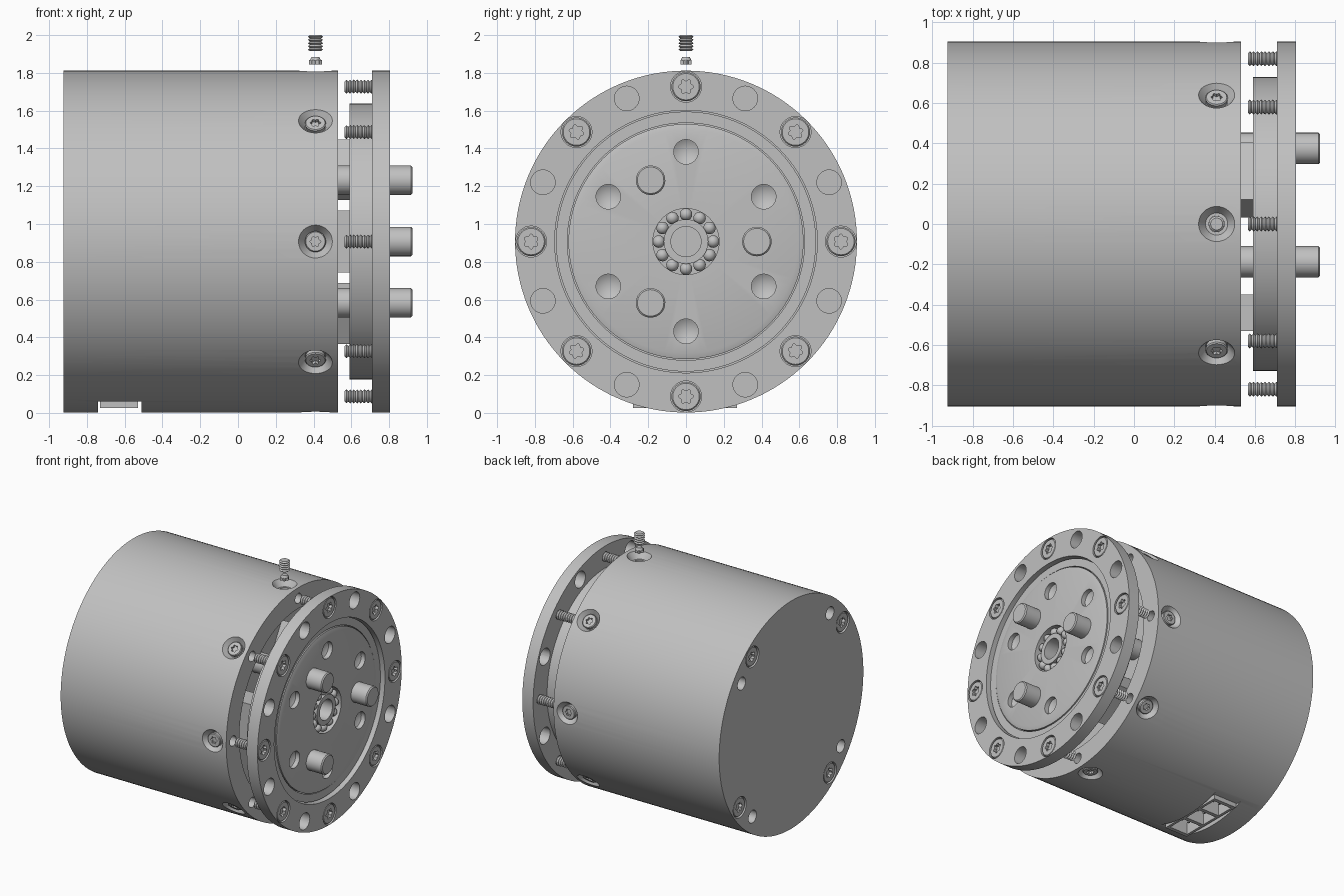
import bpy
import bmesh
from math import cos, sin, pi, radians
from mathutils import Matrix, Vector

if "Cube" in bpy.data.objects:
    bpy.data.objects.remove(bpy.data.objects["Cube"], do_unlink=True)

MID = 0.907      # height of the main axis
RAD = 0.905      # outer radius

steel = bpy.data.materials.new("brushed_grey")
steel.use_nodes = True
GREY = (0.53, 0.53, 0.53, 1)
steel.diffuse_color = GREY
steel.node_tree.nodes["Principled BSDF"].inputs["Base Color"].default_value = GREY


def axial(angle=0, r=0, x=0):
    """Frame whose local z runs along the main axis."""
    return (Matrix.Translation((0, 0, MID)) @ Matrix.Rotation(radians(angle), 4, 'X')
            @ Matrix.Translation((x, r, 0)) @ Matrix.Rotation(pi / 2, 4, 'Y'))


def radial(angle, r, x):
    """Frame whose local z points outward from the main axis."""
    return (Matrix.Translation((0, 0, MID)) @ Matrix.Rotation(radians(angle), 4, 'X')
            @ Matrix.Translation((x, r, 0)) @ Matrix.Rotation(-pi / 2, 4, 'X'))


def lathe(profile, matrix=Matrix(), segments=32, closed=False):
    """Turn (radius, z) points around local z."""
    bm = bmesh.new()
    vs = [bm.verts.new((r, 0, z)) for r, z in profile]
    pairs = list(zip(vs, vs[1:])) + ([(vs[-1], vs[0])] if closed else [])
    edges = [bm.edges.new(p) for p in pairs]
    bmesh.ops.spin(bm, geom=vs + edges, cent=(0, 0, 0), axis=(0, 0, 1),
                   angle=2 * pi, steps=segments, use_duplicate=False)
    bmesh.ops.remove_doubles(bm, verts=bm.verts, dist=1e-5)
    bmesh.ops.recalc_face_normals(bm, faces=bm.faces)
    bm.transform(matrix)
    return bm


def rod(r, z0, z1, matrix=Matrix(), segments=32):
    return lathe([(0, z0), (r, z0), (r, z1), (0, z1)], matrix, segments)


def box(lo, hi, matrix=Matrix()):
    bm = bmesh.new()
    lo, hi = Vector(lo), Vector(hi)
    bmesh.ops.create_cube(bm, size=1, matrix=matrix @ Matrix.Translation((lo + hi) / 2)
                          @ Matrix.Diagonal((*(hi - lo), 1)))
    return bm


def star(r, z0, z1):
    """Six-lobed prism for drive sockets."""
    bm = bmesh.new()
    ring = []
    for i in range(36):
        t = 2 * pi * i / 36
        k = r * (0.85 + 0.15 * cos(6 * t))
        ring.append(bm.verts.new((k * cos(t), k * sin(t), z0)))
    face = bm.faces.new(ring)
    top = bmesh.ops.extrude_face_region(bm, geom=[face])["geom"]
    bmesh.ops.translate(bm, vec=(0, 0, z1 - z0),
                        verts=[g for g in top if isinstance(g, bmesh.types.BMVert)])
    bmesh.ops.recalc_face_normals(bm, faces=bm.faces)
    return bm


def part(name, *pieces):
    """Merge bmeshes into one named object."""
    mesh = bpy.data.meshes.new(name)
    out = bmesh.new()
    for bm in pieces:
        bm.to_mesh(mesh)
        bm.free()
        out.from_mesh(mesh)
    out.to_mesh(mesh)
    out.free()
    mesh.materials.append(steel)
    obj = bpy.data.objects.new(name, mesh)
    bpy.context.collection.objects.link(obj)
    return obj


def finish(obj):
    obj.data.shade_smooth()
    obj.data.set_sharp_from_angle(angle=radians(30))
    return obj


def cut(obj, *pieces):
    """Subtract bmeshes and bake the result."""
    tool = part("cutter", *pieces)
    tool.hide_render = True
    mod = obj.modifiers.new("cut", 'BOOLEAN')
    mod.operation, mod.solver, mod.object = 'DIFFERENCE', 'EXACT', tool
    dg = bpy.context.evaluated_depsgraph_get()
    mesh = bpy.data.meshes.new_from_object(obj.evaluated_get(dg))
    obj.modifiers.clear()
    obj.data = mesh
    bpy.data.objects.remove(tool, do_unlink=True)


def instance(name, source, matrix):
    obj = bpy.data.objects.new(name, source.data)
    obj.matrix_world = matrix
    bpy.context.collection.objects.link(obj)


def thread(length, r, turns, z0=0):
    pts = [(0, z0)]
    for i in range(turns):
        pts += [(r * 0.75, z0 + length * i / turns), (r, z0 + length * (i + 0.5) / turns)]
    return lathe(pts + [(r * 0.75, z0 + length), (0, z0 + length)], segments=16)


EIGHT = [45 * i for i in range(8)]
REAR = [53 + 90 * i for i in range(4)]
PINS = [0, 120, 240]

# Housing: solid drum with an open front bore
housing = part("housing", lathe([(0, -.925), (RAD, -.925), (RAD, .53), (.74, .53), (.74, .3), (0, .3)],
                                axial(), 128))
sink = [(0, -.11), (.04, -.11), (.04, -.05), (.055, -.05), (.09, 0), (.09, .05), (0, .05)]
cut(housing, *[lathe(sink, radial(a, RAD, .41)) for a in EIGHT])
cut(housing, *[rod(.04, -.06, .1, axial(a, .82, .53), 16) for a in EIGHT],
    *[rod(.082, -.1, .055, axial(a, .81, -.925)) for a in REAR],
    *[rod(.05, -.1, .1, axial(a - 15, .79, -.925)) for a in REAR])

# Cable socket slot underneath, with its divided frame
cut(housing, box((-.74, -.4, -.1), (-.51, .4, .06)))
cells = [(-.25, -.1), (-.07, .07), (.1, .24)]


def cell_boxes():
    return [box((-.71, a, -.1), (-.55, b, .16)) for a, b in cells]


cut(housing, *cell_boxes())
finish(housing)
socket = part("socket_frame", box((-.73, -.28, .025), (-.53, .27, .065)))
cut(socket, *cell_boxes())
part("socket_pins", *[box((x - .008, (a + b) / 2 - .008, .07), (x + .008, (a + b) / 2 + .008, .17))
                      for a, b in cells for x in (-.66, -.6)])

# Front flange with spigot, counterbores and through holes
flange = part("front_flange", lathe([(.695, .805), (RAD, .805), (RAD, .71), (.73, .71),
                                     (.73, .59), (.695, .59)], axial(), 128, True))
cut(flange, *[lathe([(0, -.2), (.037, -.2), (.037, -.055), (.082, -.055), (.082, .05), (0, .05)],
                    axial(a, .82, .805)) for a in EIGHT],
    *[rod(.065, -.2, .1, axial(a + 22.5, .82, .805)) for a in EIGHT])
finish(flange)

# Bearing race between flange and output disc
finish(part("bearing_race", lathe([(.628, .6), (.688, .6), (.688, .77), (.628, .77)],
                                  axial(), 128, True)))

# Output disc with drilled dimples and a central bearing seat
disc = part("output_disc", lathe([(0, .59), (.622, .59), (.622, .775), (.592, .785), (0, .785)],
                                 axial(), 96))
cut(disc, *[lathe([(0, -.075), (.065, -.035), (.065, .05), (0, .05)], axial(30 + 60 * i, .475, .785))
            for i in range(6)],
    lathe([(0, -.17), (.08, -.17), (.08, -.085), (.175, -.085), (.175, .05), (0, .05)], axial(0, 0, .785), 48))
finish(disc)

# Central ball bearing
finish(part("bearing_inner_ring", lathe([(.08, .7), (.118, .7), (.118, .775), (.08, .775)],
                                        axial(), 48, True)))
balls = []
for i in range(12):
    bm = bmesh.new()
    bmesh.ops.create_uvsphere(bm, u_segments=16, v_segments=10, radius=.033,
                              matrix=axial(30 * i, .144, .745))
    balls.append(bm)
finish(part("bearing_balls", *balls))

# Carrier pins and posts
finish(part("drive_pins", *[lathe([(0, .3), (.078, .3), (.078, .915), (.07, .923), (0, .923)],
                                  axial(a, .375, 0)) for a in PINS]))
part("carrier_posts", *[box((-.165, -.09, .3), (.165, .09, .6), axial(a + 60, .44, 0)) for a in PINS])

# Master screw head with star socket
head = part("rear_screw_1", lathe([(0, -.05), (.07, -.05), (.077, -.008), (.07, 0), (0, 0)]))
cut(head, star(.04, -.025, .02))
finish(head)
FLIP = Matrix.Rotation(pi, 4, 'Y')
head.matrix_world = axial(REAR[0], .81, -.92) @ FLIP
for n, a in enumerate(REAR[1:]):
    instance(f"rear_screw_{n + 2}", head, axial(a, .81, -.92) @ FLIP)

# Flange bolts: heads in the counterbores, threads behind
shank = finish(part("bolt_thread_0", thread(.19, .037, 10, -.24)))
shank.matrix_world = axial(0, .82, .805)
for a in EIGHT:
    instance(f"bolt_head_{a}", head, axial(a, .82, .802))
    if a:
        instance(f"bolt_thread_{a}", shank, axial(a, .82, .805))

# Side screws around the housing; the top one is lifted out
for a in EIGHT:
    if a != 90:
        instance(f"side_screw_{a}", head, radial(a, RAD - .015, .41) @ Matrix.Scale(.72, 4))
loose = finish(part("loose_screw_thread", thread(.085, .04, 5)))
loose.matrix_world = Matrix.Translation((.41, 0, 1.915))
tip = finish(part("loose_screw_drive", star(.035, 0, .022),
                  lathe([(0, .02), (.03, .02), (.02, .04), (0, .04)], segments=16)))
tip.matrix_world = Matrix.Translation((.41, 0, 1.845))
